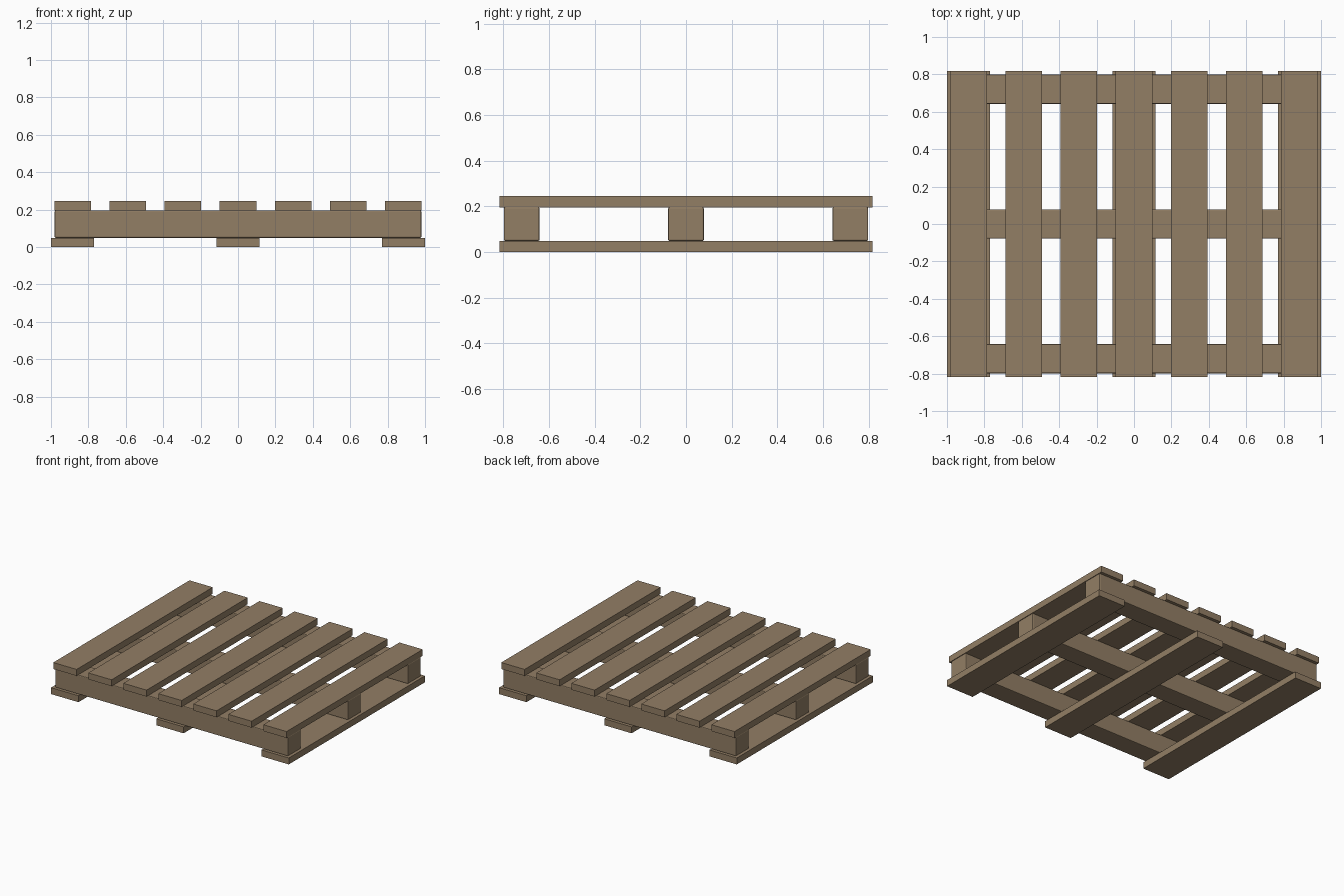
import bpy

if "Cube" in bpy.data.objects:
    bpy.data.objects.remove(bpy.data.objects["Cube"])

wood = bpy.data.materials.new("weathered_wood")
wood.diffuse_color = (0.29, 0.21, 0.13, 1)
wood.use_nodes = True
wood.node_tree.nodes["Principled BSDF"].inputs["Base Color"].default_value = wood.diffuse_color


def plank(name, size, center, bevel=0.0):
    bpy.ops.mesh.primitive_cube_add(size=1, location=center)
    ob = bpy.context.object
    ob.name = name
    ob.scale = size
    bpy.ops.object.transform_apply(location=False, rotation=False, scale=True)
    ob.data.materials.append(wood)
    if bevel:
        mod = ob.modifiers.new("worn_edges", 'BEVEL')
        mod.width = bevel
        mod.segments = 2
    return ob


BOARD_T = 0.049      # deck board thickness
BEAM_H = 0.147       # stringer height
LENGTH_Y = 1.636     # deck board length

# Three bottom boards
for i in range(3):
    plank(f"bottom_board_{i + 1}", (0.23, LENGTH_Y, BOARD_T),
          ((i - 1) * 0.885, 0, BOARD_T / 2))

# Three stringers with softly worn edges
for i in range(3):
    plank(f"stringer_{i + 1}", (1.96, 0.157, BEAM_H),
          (0, (i - 1) * 0.72, BOARD_T + BEAM_H / 2), 0.006)

# Seven top deck boards
for i in range(7):
    plank(f"top_board_{i + 1}", (0.196, LENGTH_Y, BOARD_T),
          ((i - 3) * 0.2945, 0, BOARD_T * 1.5 + BEAM_H))
